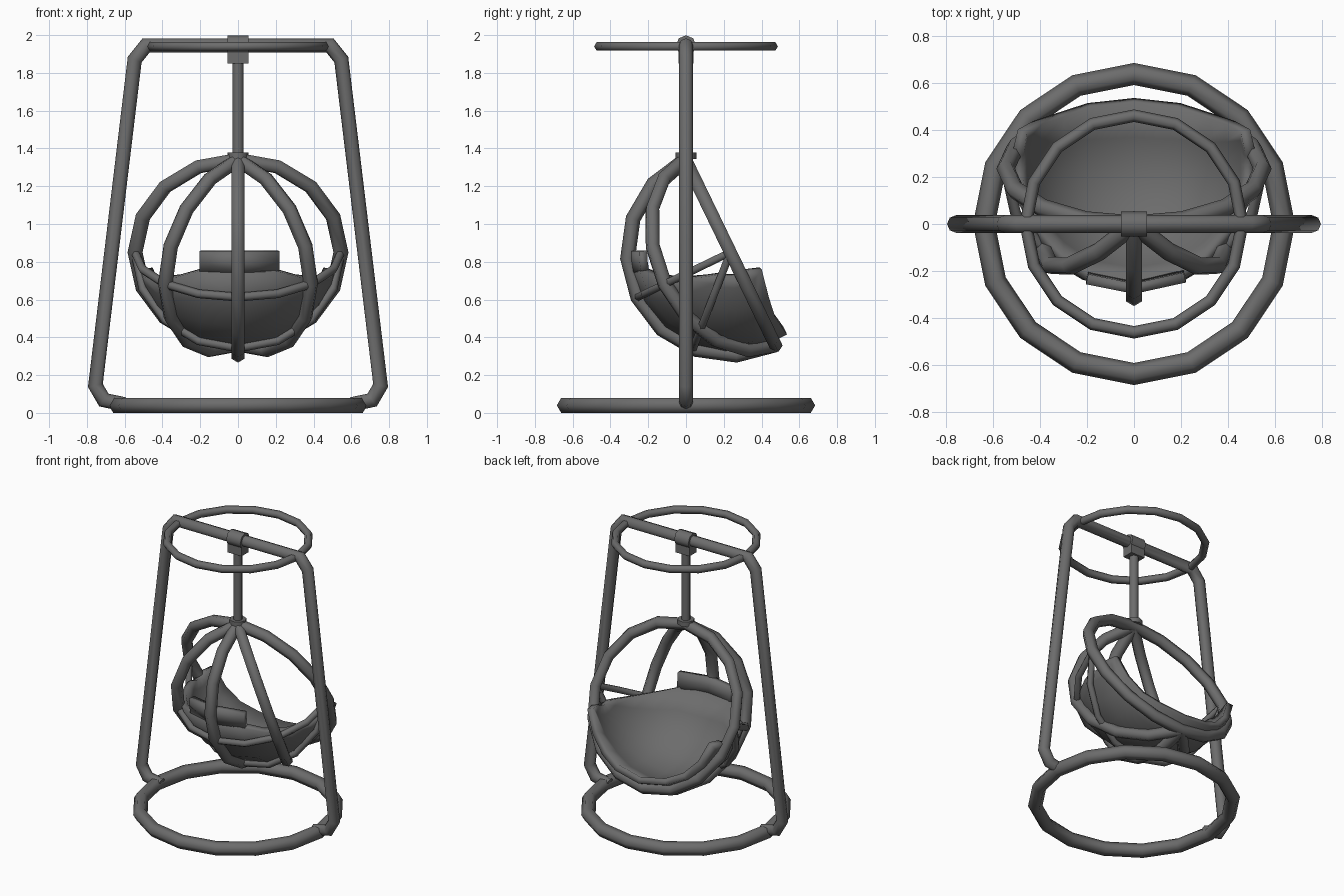
import bpy, bmesh, math
from math import sin, cos, radians
from mathutils import Vector

if "Cube" in bpy.data.objects:
    bpy.data.objects.remove(bpy.data.objects["Cube"])

GREY = (0.15, 0.15, 0.15, 1)
mat = bpy.data.materials.new("dark grey")
mat.use_nodes = True
mat.diffuse_color = GREY
mat.node_tree.nodes["Principled BSDF"].inputs["Base Color"].default_value = GREY


def finish(name, bm, angle=65):
    bmesh.ops.recalc_face_normals(bm, faces=bm.faces)
    me = bpy.data.meshes.new(name)
    bm.to_mesh(me)
    bm.free()
    me.materials.append(mat)
    ob = bpy.data.objects.new(name, me)
    bpy.context.collection.objects.link(ob)
    bpy.ops.object.select_all(action='DESELECT')
    ob.select_set(True)
    bpy.context.view_layer.objects.active = ob
    bpy.ops.object.shade_smooth_by_angle(angle=radians(angle))
    return ob


def tube(name, path, normal, r, sides=6, closed=False):
    """Sweep a polygon along a path lying in the plane with this normal."""
    bm = bmesh.new()
    pts = [Vector(p) for p in path]
    n = len(pts)
    normal = Vector(normal).normalized()
    rings = []
    for i, p in enumerate(pts):
        a = pts[i - 1] if closed or i else p
        b = pts[(i + 1) % n] if closed or i < n - 1 else p
        d1 = (p - a).normalized()
        d2 = (b - p).normalized()
        side = (d1 + d2).normalized().cross(normal)
        miter = 1 / max(0.7, cos(d1.angle(d2) / 2)) if d1.length and d2.length else 1
        rings.append([bm.verts.new(p + r * (side * miter * cos(2 * math.pi * k / sides)
                                            + normal * sin(2 * math.pi * k / sides)))
                      for k in range(sides)])
    for i in range(n if closed else n - 1):
        A, B = rings[i], rings[(i + 1) % n]
        for k in range(sides):
            bm.faces.new((A[k], A[(k + 1) % sides], B[(k + 1) % sides], B[k]))
    if not closed:
        bm.faces.new(rings[0])
        bm.faces.new(rings[-1])
    return finish(name, bm)


def arc(centre, a, b, radius, steps, sweep):
    c, a, b = Vector(centre), Vector(a), Vector(b)
    return [c + radius * (a * cos(sweep * i / steps) + b * sin(sweep * i / steps))
            for i in range(steps + (sweep < 6))]


X, Y, Z = Vector((1, 0, 0)), Vector((0, 1, 0)), Vector((0, 0, 1))
TURN = 2 * math.pi

# Stand: floor ring, upper ring and bent tube frame
tube("base_ring", arc((0, 0, 0.04), X, Y, 0.637, 16, TURN), Z, 0.046, closed=True)
tube("top_ring", arc((0, 0, 1.94), X, Y, 0.46, 16, TURN), Z, 0.026, closed=True)
half = [(0.6, 0.045), (0.71, 0.068), (0.755, 0.145), (0.547, 1.87), (0.487, 1.945)]
frame = [(x, 0, z) for x, z in half] + [(-x, 0, z) for x, z in reversed(half)]
tube("stand_frame", frame, Y, 0.038, 8)

# Hanger: sleeve round the crossbar, block, pole and collar
tube("hanger_sleeve", [(-0.055, 0, 1.945), (0.055, 0, 1.945)], Y, 0.054, 8)
bm = bmesh.new()
bmesh.ops.create_cube(bm, size=1)
bmesh.ops.scale(bm, vec=(0.11, 0.08, 0.09), verts=bm.verts)
bmesh.ops.translate(bm, vec=(0, 0, 1.895), verts=bm.verts)
finish("hanger_block", bm)
tube("hanger_pole", [(0, 0, 1.36), (0, 0, 1.87)], Y, 0.03, 8)
tube("hanger_collar", [(0, 0, 1.345), (0, 0, 1.378)], Y, 0.055, 8)

# Cage: tilted ring, ribs running between its top and bottom, thin cross bands
C = Vector((0, 0.235, 0.85))
R = 0.545
up = Vector((0, -0.436, 0.9)).normalized()
out = Vector((0, -0.9, -0.436)).normalized()
tube("cage_ring", arc(C, up, X, R, 16, TURN), out, 0.039, closed=True)
for name, deg in (("right", -45), ("middle", 0), ("left", 45)):
    d = X * sin(radians(deg)) + out * cos(radians(deg))
    tube("cage_rib_" + name, arc(C, up, d, R, 8, math.pi), up.cross(d), 0.039)
low = Vector((0, -0.36, -0.93)).normalized()
for name, d in (("upper", out), ("lower", low)):
    tube("cage_band_" + name, arc(C, X, d, R, 8, math.pi), X.cross(d), 0.023)


# Cushion: shell patch, columns of (angle off centre, rear angle, front angle)
def shell(name, columns, rows, radius, thick):
    bm = bmesh.new()
    grid = []
    for t, rear, front in columns:
        t = radians(t)
        col = []
        for j in range(rows + 1):
            p = radians(rear + (front - rear) * j / rows)
            col.append(bm.verts.new(C + radius * Vector(
                (sin(t), -cos(t) * cos(p), -cos(t) * sin(p)))))
        grid.append(col)
    for A, B in zip(grid, grid[1:]):
        for j in range(rows):
            bm.faces.new((A[j], A[j + 1], B[j + 1], B[j]))
    ob = finish(name, bm, 50)
    mod = ob.modifiers.new("thickness", 'SOLIDIFY')
    mod.thickness = thick
    mod.offset = 0
    return ob


side = [(76, 65, 130), (69, 43, 152), (54, 27, 131), (38, 18, 125), (22, 11, 125)]
mirror = [(-t, a, b) for t, a, b in side]
shell("seat_cushion", mirror + [(0, 11, 125)] + side[::-1], 6, 0.507, 0.044)
shell("head_cushion", [(t, -1, 12) for t in (-23, 0, 25)], 2, 0.51, 0.044)
